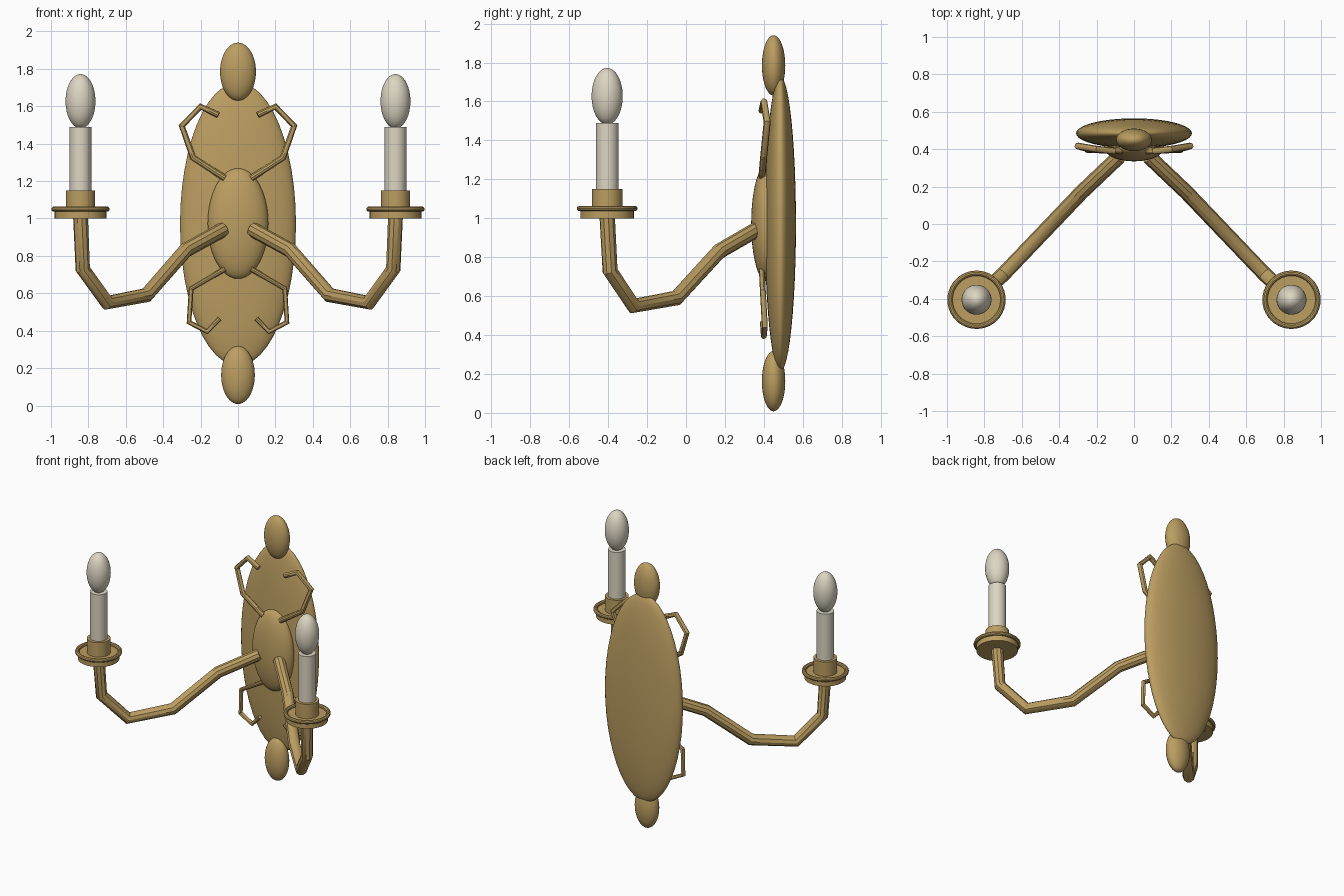
import bpy
from mathutils import Vector

if "Cube" in bpy.data.objects:
    bpy.data.objects.remove(bpy.data.objects["Cube"])


def make_material(name, color):
    mat = bpy.data.materials.new(name)
    mat.use_nodes = True
    mat.diffuse_color = color
    mat.node_tree.nodes["Principled BSDF"].inputs["Base Color"].default_value = color
    return mat


brass = make_material("aged brass", (0.50, 0.34, 0.12, 1))
ivory = make_material("ivory", (0.72, 0.67, 0.54, 1))


def finish(name, mat):
    obj = bpy.context.object
    obj.name = name
    obj.data.materials.clear()
    obj.data.materials.append(mat)
    bpy.ops.object.transform_apply(location=False, rotation=False, scale=True)
    bpy.ops.object.shade_smooth_by_angle(angle=0.6)
    return obj


def ellipsoid(name, center, radii, mat=brass):
    bpy.ops.mesh.primitive_uv_sphere_add(segments=40, ring_count=24, location=center)
    bpy.context.object.scale = radii
    return finish(name, mat)


def cylinder(name, x, y, bottom, top, radius, mat=brass):
    bpy.ops.mesh.primitive_cylinder_add(vertices=32, radius=radius, depth=top - bottom,
                                        location=(x, y, (bottom + top) / 2))
    return finish(name, mat)


def tube(name, points, radius, side):
    curve = bpy.data.curves.new(name, "CURVE")
    curve.dimensions = "3D"
    curve.bevel_depth = radius
    curve.bevel_resolution = 3
    curve.use_fill_caps = True
    spline = curve.splines.new("POLY")
    spline.points.add(len(points) - 1)
    for point, (x, y, z) in zip(spline.points, points):
        point.co = (x * side, y, z, 1)
    obj = bpy.data.objects.new(name, curve)
    bpy.context.collection.objects.link(obj)
    bpy.ops.object.select_all(action="DESELECT")
    obj.select_set(True)
    bpy.context.view_layer.objects.active = obj
    bpy.ops.object.convert(target="MESH")
    return finish(name, brass)


# Wall plate, central boss and end finials
ellipsoid("back_plate", (0, 0.485, 0.97), (0.31, 0.08, 0.757))
ellipsoid("center_boss", (0, 0.41, 0.973), (0.162, 0.075, 0.295))
ellipsoid("top_finial", (0, 0.45, 1.785), (0.096, 0.06, 0.155))
ellipsoid("bottom_finial", (0, 0.45, 0.163), (0.09, 0.06, 0.155))

arm_path = [(0.08, 0.36, 0.94), (0.28, 0.17, 0.83), (0.49, -0.05, 0.59),
            (0.70, -0.27, 0.55), (0.83, -0.39, 0.73), (0.842, -0.405, 1.01)]
upper_scroll = [(0.07, 0.39, 1.215), (0.24, 0.40, 1.325), (0.30, 0.417, 1.495),
                (0.20, 0.40, 1.598), (0.105, 0.39, 1.553)]
lower_scroll = [(0.07, 0.39, 0.73), (0.25, 0.395, 0.625), (0.262, 0.405, 0.445),
                (0.165, 0.40, 0.395), (0.098, 0.395, 0.465)]

# Arms, scrolls and candle holders on both sides
for label, side in (("left", 1), ("right", -1)):
    tube(label + "_arm", arm_path, 0.04, side)
    tube(label + "_upper_scroll", upper_scroll, 0.018, side)
    tube(label + "_lower_scroll", lower_scroll, 0.015, side)
    x, y = 0.842 * side, -0.405
    cylinder(label + "_drip_dish", x, y, 1.0, 1.045, 0.138)
    bpy.ops.mesh.primitive_torus_add(location=(x, y, 1.05), major_radius=0.142,
                                     minor_radius=0.014, major_segments=40, minor_segments=10)
    finish(label + "_dish_rim", brass)
    cylinder(label + "_candle_cup", x, y, 1.03, 1.15, 0.078)
    cylinder(label + "_candle", x, y, 1.14, 1.49, 0.058, ivory)
    ellipsoid(label + "_bulb", (x, y, 1.627), (0.08, 0.08, 0.145), ivory)
